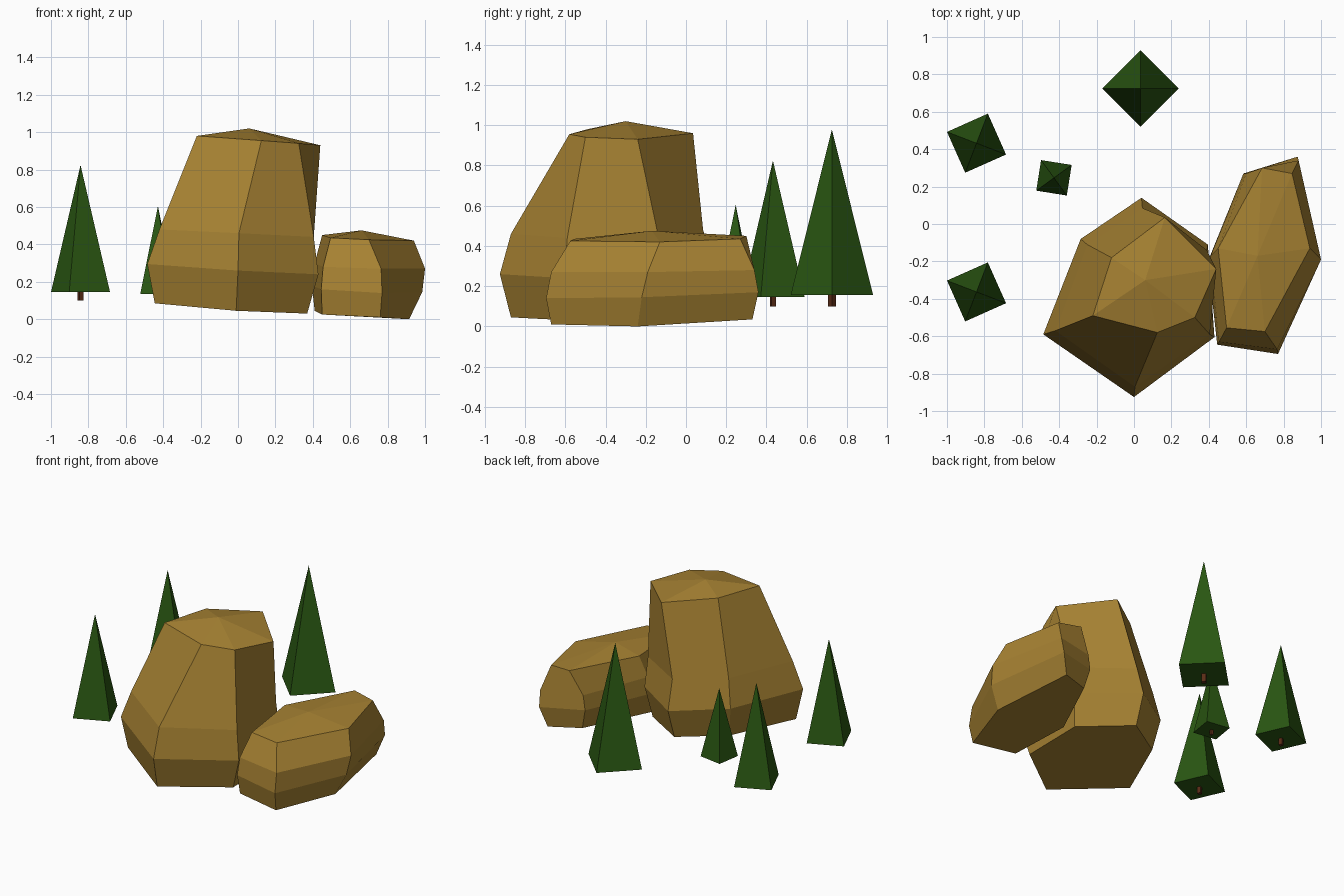
import bpy, bmesh
from math import radians

if "Cube" in bpy.data.objects:
    bpy.data.objects.remove(bpy.data.objects["Cube"])


def material(name, color):
    m = bpy.data.materials.new(name)
    m.diffuse_color = (*color, 1)
    m.use_nodes = True
    m.node_tree.nodes["Principled BSDF"].inputs["Base Color"].default_value = m.diffuse_color
    return m


stone = material("sandstone", (0.38, 0.22, 0.032))
leaf = material("pine_green", (0.023, 0.095, 0.006))
bark = material("bark", (0.10, 0.025, 0.008))


def finish(name, bm, mat):
    bmesh.ops.recalc_face_normals(bm, faces=bm.faces[:])
    mesh = bpy.data.meshes.new(name)
    bm.to_mesh(mesh)
    bm.free()
    mesh.materials.append(mat)
    obj = bpy.data.objects.new(name, mesh)
    bpy.context.collection.objects.link(obj)
    return obj


# Faceted boulder: six-sided rings lofted bottom to top, capped by a low peak
def boulder(name, rings, peak):
    bm = bmesh.new()
    loops = [[bm.verts.new(p) for p in ring] for ring in rings]
    for lo, hi in zip(loops, loops[1:]):
        for i in range(6):
            j = (i + 1) % 6
            bm.faces.new((lo[i], lo[j], hi[j], hi[i]))
    top = bm.verts.new(peak)
    for i in range(6):
        bm.faces.new((loops[-1][i], loops[-1][(i + 1) % 6], top))
    bm.faces.new(loops[0][::-1])
    return finish(name, bm, stone)


boulder("tall_boulder", [
    [(-.01, -.87, .045), (.37, -.58, .03), (.36, -.15, .045),
     (.04, .07, .075), (-.25, -.12, .09), (-.445, -.57, .085)],
    [(0, -.925, .26), (.43, -.605, .24), (.395, -.11, .26),
     (.04, .14, .28), (-.285, -.08, .30), (-.485, -.59, .295)],
    [(.005, -.87, .46), (.405, -.59, .44), (.39, -.14, .46),
     (.045, .085, .48), (-.25, -.11, .49), (-.42, -.57, .48)],
    [(.125, -.58, .955), (.325, -.50, .94), (.44, -.24, .93),
     (.165, .035, .96), (-.12, -.18, .985), (-.22, -.49, .98)],
], (.06, -.30, 1.02))

boulder("low_boulder", [
    [(.45, -.62, .025), (.76, -.67, .01), (.915, -.24, 0),
     (.83, .33, .035), (.62, .25, .05), (.41, -.2, .045)],
    [(.445, -.645, .16), (.77, -.695, .14), (.985, -.22, .145),
     (.875, .36, .17), (.585, .27, .19), (.395, -.2, .18)],
    [(.455, -.63, .28), (.765, -.67, .27), (1.0, -.19, .27),
     (.88, .34, .28), (.60, .27, .29), (.41, -.17, .30)],
    [(.495, -.555, .435), (.70, -.575, .425), (.94, -.13, .42),
     (.845, .27, .435), (.685, .30, .45), (.45, -.13, .45)],
], (.66, -.17, .475))


# Pine trees: four-sided pyramid on a short square trunk
def cone(name, x, y, z0, z1, r1, r2, turn, mat):
    bm = bmesh.new()
    bmesh.ops.create_cone(bm, cap_ends=True, segments=4, radius1=r1,
                          radius2=r2, depth=z1 - z0)
    obj = finish(name, bm, mat)
    obj.location = (x, y, (z0 + z1) / 2)
    obj.rotation_euler.z = radians(turn)


pines = [(.035, .725, .155, .205, 0), (-.842, .432, .145, .169, 69),
         (-.842, -.363, .145, .169, 69), (-.428, .247, .135, .117, 36)]
for n, (x, y, base, r, turn) in enumerate(pines, 1):
    cone(f"pine_foliage_{n}", x, y, base, base + 4.02 * r, r, 0, turn, leaf)
    cone(f"pine_trunk_{n}", x, y, base - .27 * r, base + .1 * r,
         .1 * r, .1 * r, turn, bark)
